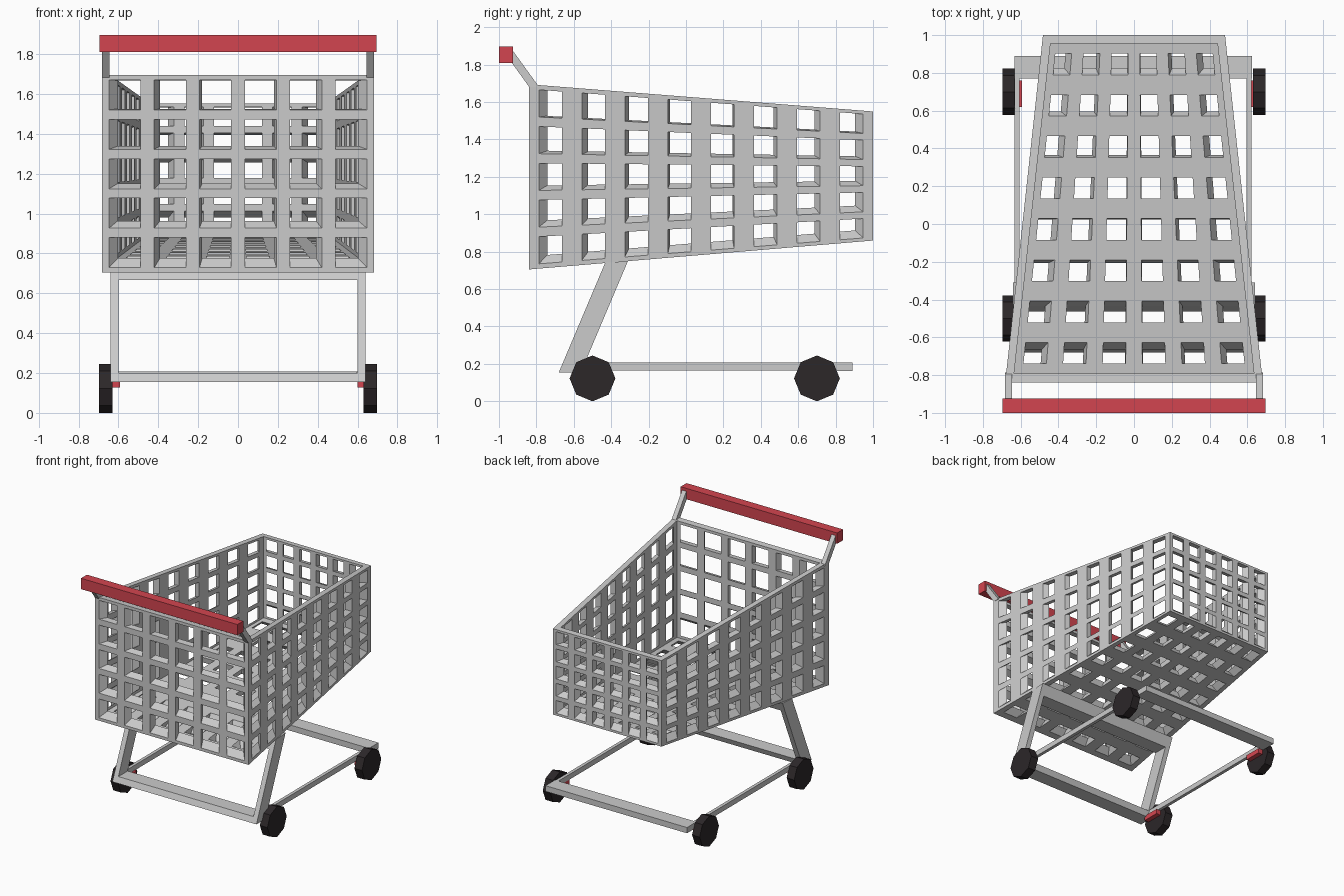
import bpy, bmesh, math
from mathutils import Vector

if "Cube" in bpy.data.objects:
    bpy.data.objects.remove(bpy.data.objects["Cube"])


def make_object(name, bm, mat=None):
    bm.normal_update()
    mesh = bpy.data.meshes.new(name)
    bm.to_mesh(mesh)
    bm.free()
    obj = bpy.data.objects.new(name, mesh)
    bpy.context.collection.objects.link(obj)
    if mat:
        mesh.materials.append(mat)
    return obj


def material(name, color):
    m = bpy.data.materials.new(name)
    m.diffuse_color = color
    m.use_nodes = True
    m.node_tree.nodes["Principled BSDF"].inputs["Base Color"].default_value = m.diffuse_color
    return m


red = material("red_plastic", (0.65, 0.06, 0.08, 1))
black = material("black_rubber", (0.025, 0.02, 0.022, 1))


def prism(name, profile, x0, x1, mat=None):
    """Extrude a (y, z) profile from x0 to x1."""
    bm = bmesh.new()
    f = bm.faces.new([bm.verts.new((x0, y, z)) for y, z in profile])
    ext = bmesh.ops.extrude_face_region(bm, geom=[f])
    verts = [v for v in ext["geom"] if isinstance(v, bmesh.types.BMVert)]
    bmesh.ops.translate(bm, verts=verts, vec=(x1 - x0, 0, 0))
    bmesh.ops.recalc_face_normals(bm, faces=bm.faces)
    return make_object(name, bm, mat)


def box(name, x0, x1, y0, y1, z0, z1, mat=None):
    return prism(name, [(y0, z0), (y1, z0), (y1, z1), (y0, z1)], x0, x1, mat)


# Basket: tapered outer and inner shells, joined through rows of holes
def shell(y0, y1, w0, w1, lift):
    pts = {}
    for k, y, w in (("f", y0, w0), ("b", y1, w1)):
        low = 0.705 + 0.084 * (y + 0.84) + lift
        top = 1.695 - 0.079 * (y + 0.84)
        for s, x in (("l", -w), ("r", w)):
            pts[k + s + "0"] = Vector((x, y, low))
            pts[k + s + "1"] = Vector((x, y, top))
    return pts


def stops(n, margin):
    s = [0.0]
    for i in range(n):
        s += [(i + margin) / n, (i + 1 - margin) / n]
    return s + [1.0]


def panel(bm, shells, keys, nu, nv, mu, mv, rim):
    us, vs = stops(nu, mu), stops(nv, mv)
    layers = []
    for sh in shells:
        a, b, c, d = [sh[k] for k in keys]
        layers.append([[bm.verts.new(a.lerp(b, u).lerp(d.lerp(c, u), v))
                        for v in vs] for u in us])
    out, inn = layers
    for i in range(len(us) - 1):
        for j in range(len(vs) - 1):
            ring = [(i, j), (i + 1, j), (i + 1, j + 1), (i, j + 1)]
            o = [out[p][q] for p, q in ring]
            n = [inn[p][q] for p, q in ring]
            if i % 2 and j % 2:
                for k in range(4):
                    m = (k + 1) % 4
                    bm.faces.new((o[k], o[m], n[m], n[k]))
            else:
                bm.faces.new(o)
                bm.faces.new(n[::-1])
    if rim:
        for i in range(len(us) - 1):
            bm.faces.new((out[i + 1][-1], inn[i + 1][-1], inn[i][-1], out[i][-1]))


shells = (shell(-0.84, 1.0, 0.682, 0.482, 0), shell(-0.792, 0.955, 0.635, 0.442, 0.045))
bm = bmesh.new()
panel(bm, shells, ("fl0", "fr0", "fr1", "fl1"), 6, 5, 0.15, 0.12, True)
panel(bm, shells, ("fr0", "br0", "br1", "fr1"), 8, 5, 0.23, 0.13, True)
panel(bm, shells, ("br0", "bl0", "bl1", "br1"), 6, 5, 0.18, 0.13, True)
panel(bm, shells, ("bl0", "fl0", "fl1", "bl1"), 8, 5, 0.23, 0.13, True)
panel(bm, shells, ("bl0", "br0", "fr0", "fl0"), 6, 8, 0.21, 0.24, False)
bmesh.ops.remove_doubles(bm, verts=bm.verts, dist=0.0005)
make_object("basket", bm)

# Slanted support frame
def lean(z):
    return -0.68 + (z - 0.155) * 0.423


def slanted(z0, z1, z1b):
    return [(lean(z0), z0), (lean(z0) + 0.118, z0), (lean(z1b) + 0.118, z1b), (lean(z1), z1)]


prism("lower_cross_bar", slanted(0.155, 0.2, 0.2), -0.6, 0.6)
prism("upper_cross_bar", slanted(0.668, 0.741, 0.75), -0.6, 0.6)

# Rear bar and bottom rails
box("rear_bar", -0.632, 0.625, 0.77, 0.89, 0.162, 0.208)
box("left_rail", -0.633, -0.607, -0.6, 0.78, 0.165, 0.207)
box("right_rail", 0.595, 0.621, -0.6, 0.78, 0.165, 0.207)

# Handle
bm_handle = box("handle", -0.695, 0.695, -1.0, -0.925, 1.81, 1.897, red)

for side, s in (("left", -1), ("right", 1)):
    prism(side + "_leg", slanted(0.155, 0.741, 0.75), 0.6 * s, 0.64 * s)
    prism(side + "_handle_arm",
          [(-0.838, 1.68), (-0.785, 1.68), (-0.93, 1.88), (-0.935, 1.815)],
          0.645 * s, 0.682 * s)
    for end, y in (("front", -0.5), ("rear", 0.7)):
        # Octagonal wheels
        r = 0.1225
        ring = [(y + r * math.cos(k * math.pi / 4), r + r * math.sin(k * math.pi / 4))
                for k in range(8)]
        prism(f"{end}_{side}_wheel", ring, 0.63 * s, 0.697 * s, black)
        # Small brackets carrying the wheels
        x0 = -0.63 if s < 0 else 0.6
        box(f"{end}_{side}_bracket", x0, x0 + 0.038, y - 0.08, y + 0.06, 0.127, 0.166, red)
